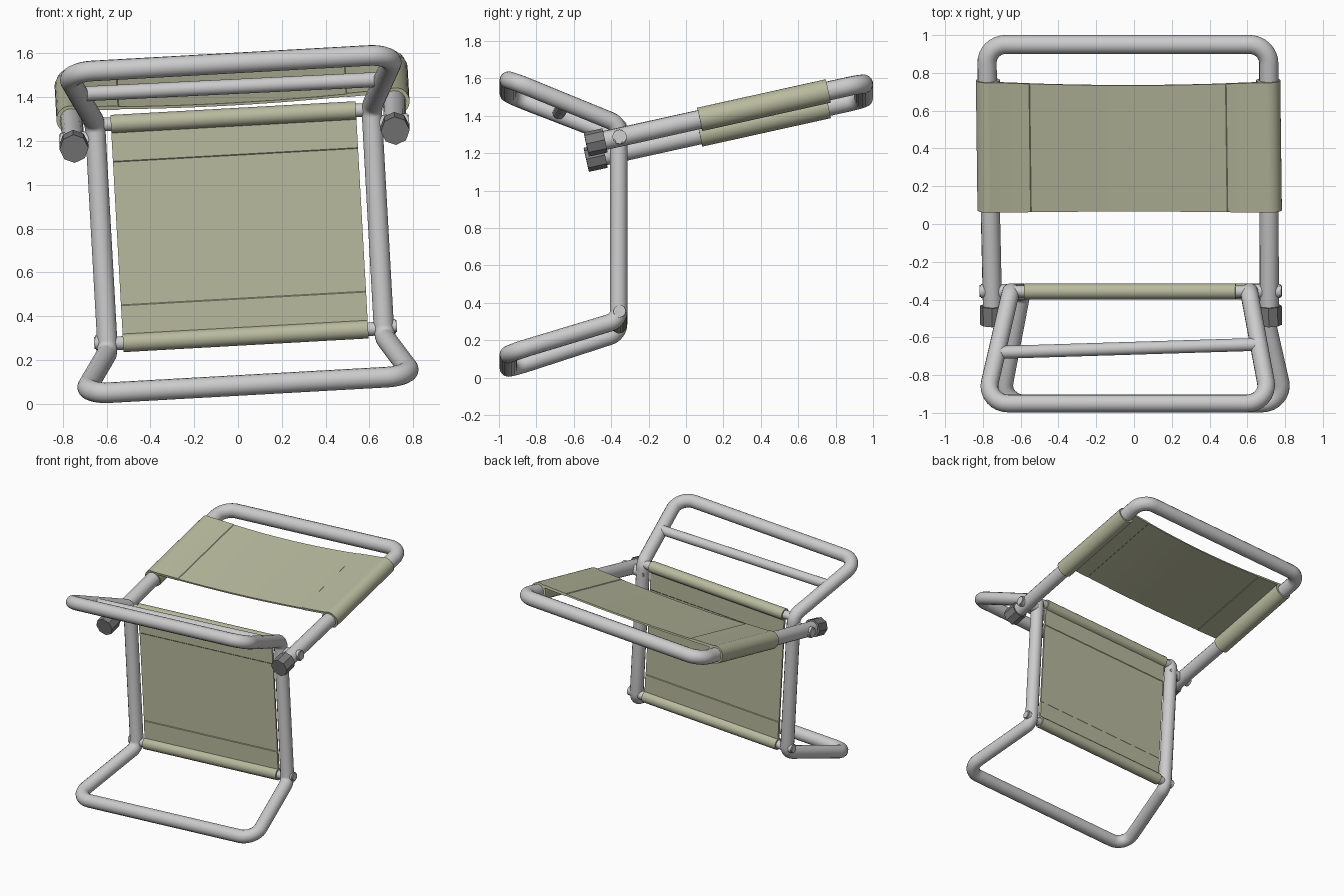
import bpy, bmesh
from math import radians, sin, cos, tan, asin, pi
from mathutils import Vector, Matrix

if "Cube" in bpy.data.objects:
    bpy.data.objects.remove(bpy.data.objects["Cube"])

# The whole chair leans slightly to one side
LEAN = Matrix.Translation((0.052, 0, 0)) @ Matrix.Rotation(radians(-3.2), 4, 'Y')


def material(name, rgb):
    m = bpy.data.materials.new(name)
    m.diffuse_color = (*rgb, 1)
    m.use_nodes = True
    m.node_tree.nodes["Principled BSDF"].inputs["Base Color"].default_value = m.diffuse_color
    return m


CANVAS = material("canvas", (0.48, 0.49, 0.34))
DARK = material("dark_rubber", (0.2, 0.2, 0.2))


def finish(name, data, mat=None, angle=35):
    ob = bpy.data.objects.new(name, data)
    bpy.context.collection.objects.link(ob)
    ob.matrix_world = LEAN
    if mat:
        data.materials.append(mat)
    if angle and ob.type == 'MESH':
        bpy.ops.object.select_all(action='DESELECT')
        ob.select_set(True)
        bpy.context.view_layer.objects.active = ob
        bpy.ops.object.shade_smooth_by_angle(angle=radians(angle))
    return ob


def fillet(pts, cyclic, steps=8):
    """Round each (point, radius) corner of a path."""
    out, n = [], len(pts)
    for i, (p, r) in enumerate(pts):
        p = Vector(p)
        if r == 0:
            out.append(p)
            continue
        a = (Vector(pts[i - 1][0]) - p).normalized()
        b = (Vector(pts[(i + 1) % n][0]) - p).normalized()
        half = a.angle(b) / 2
        c = p + (a + b).normalized() * (r / sin(half))
        s = (p + a * (r / tan(half)) - c).normalized()
        e = (p + b * (r / tan(half)) - c).normalized()
        for k in range(steps + 1):
            out.append(c + s.slerp(e, k / steps) * r)
    return out


def tube(name, pts, radius, cyclic=False):
    cu = bpy.data.curves.new(name, 'CURVE')
    cu.dimensions = '3D'
    cu.bevel_depth = radius
    cu.bevel_resolution = 6
    cu.use_fill_caps = True
    path = fillet(pts, cyclic)
    sp = cu.splines.new('POLY')
    sp.points.add(len(path) - 1)
    for q, p in zip(sp.points, path):
        q.co = (*p, 1)
    sp.use_cyclic_u = cyclic
    sp.use_smooth = True
    return finish(name, cu)


def rod(name, a, b, r, sides=20, mat=None, angle=35, chamfer=0):
    a, b = Vector(a), Vector(b)
    d = b - a
    bm = bmesh.new()
    bmesh.ops.create_cone(bm, cap_ends=True, segments=sides, radius1=r, radius2=r, depth=d.length)
    if chamfer:
        rims = [e for e in bm.edges if abs(e.verts[0].co.z - e.verts[1].co.z) < 1e-5]
        bmesh.ops.bevel(bm, geom=rims, offset=chamfer, segments=2, affect='EDGES')
    bm.transform(Matrix.Translation((a + b) / 2) @ d.to_track_quat('Z', 'Y').to_matrix().to_4x4())
    me = bpy.data.meshes.new(name)
    bm.to_mesh(me)
    bm.free()
    return finish(name, me, mat, angle)


def panel(name, frame, L, R, W, hem, v0=0, sag=0, dip=0):
    """Cloth between two sleeves; frame maps (u across, w along sleeve, v thickness).
    v0 lifts the sheet from the sleeve axis towards its tangent."""
    t, th = 0.006, 0.009
    a_top, a_low = pi - asin((v0 + th) / R), -pi - asin((v0 - th) / R)
    arc = [(L + R * cos(a), R * sin(a)) for a in (a_top + (a_low - a_top) * k / 28 for k in range(29))]
    h = L - hem
    us = [h, h - 0.004] + [h * k / 6 for k in range(5, -6, -1)] + [0.004 - h, -h]
    ts = [th] + [t] * (len(us) - 2) + [th]
    prof = arc + [(u, v0 - k) for u, k in zip(us, ts)]
    prof += [(-u, v) for u, v in reversed(arc)]
    prof += [(-u, v0 + k) for u, k in zip(us, ts)]

    bm = bmesh.new()
    rings = []
    for w in (-W, W):
        ring = []
        for u, v in prof:
            f = max(0, 1 - (u / (L - R)) ** 2)
            ring.append(bm.verts.new(frame @ Vector((u, w - (dip * f if w > 0 else 0), v - sag * f))))
        rings.append(ring)
    n = len(prof)
    for i in range(n):
        j = (i + 1) % n
        bm.faces.new((rings[0][i], rings[0][j], rings[1][j], rings[1][i]))
    caps = [bm.faces.new(r) for r in rings]
    bmesh.ops.recalc_face_normals(bm, faces=bm.faces)
    bmesh.ops.triangulate(bm, faces=caps)
    me = bpy.data.meshes.new(name)
    bm.to_mesh(me)
    bm.free()
    return finish(name, me, CANVAS, 30)


# Main frame: two flared loops joined by uprights, one closed tube
tube("main_frame", [
    ((-0.755, -0.95, 0.087), 0.10), ((0.755, -0.95, 0.087), 0.10),
    ((0.632, -0.36, 0.272), 0.07), ((0.632, -0.36, 1.322), 0.07),
    ((0.755, -0.95, 1.557), 0.10), ((-0.755, -0.95, 1.557), 0.10),
    ((-0.632, -0.36, 1.322), 0.07), ((-0.632, -0.36, 0.272), 0.07)], 0.047, True)

# Pivoting U-shaped frame
tube("pivot_frame", [
    ((-0.733, -0.50, 1.214), 0), ((-0.748, 0.95, 1.535), 0.10),
    ((0.748, 0.95, 1.535), 0.10), ((0.733, -0.50, 1.214), 0)], 0.051)

# Cross rods
rod("upper_cross_rod", (-0.63, -0.357, 1.31), (0.63, -0.357, 1.31), 0.031)
rod("lower_cross_rod", (-0.63, -0.357, 0.31), (0.63, -0.357, 0.31), 0.031)
rod("top_loop_crossbar", (-0.695, -0.68, 1.455), (0.695, -0.637, 1.445), 0.034)

# Bolts and end caps on both sides
for side, s in (("left", -1), ("right", 1)):
    rod(side + "_pivot_bolt", (s * 0.60, -0.355, 1.245), (s * 0.80, -0.355, 1.245), 0.038, chamfer=0.006)
    rod(side + "_lower_bolt", (s * 0.60, -0.355, 0.317), (s * 0.692, -0.355, 0.317), 0.033, chamfer=0.006)
    rod(side + "_end_cap", (s * 0.734, -0.533, 1.207), (s * 0.734, -0.433, 1.229), 0.066,
        8, DARK, 0)

# Upright canvas panel: u is z, w is x, v is y
upright = Matrix(((0, 1, 0, 0), (0, 0, 1, -0.357), (1, 0, 0, 0.81), (0, 0, 0, 1)))
panel("upright_canvas", upright, 0.50, 0.042, 0.56, 0.17)

# Sloping canvas panel on the pivoting frame
slope = Matrix.Translation((0, 0.417, 1.417)) @ Matrix.Rotation(radians(12.5), 4, 'X')
panel("sloping_canvas", slope, 0.743, 0.064, 0.352, 0.22, v0=0.05, sag=0.02, dip=0.02)
